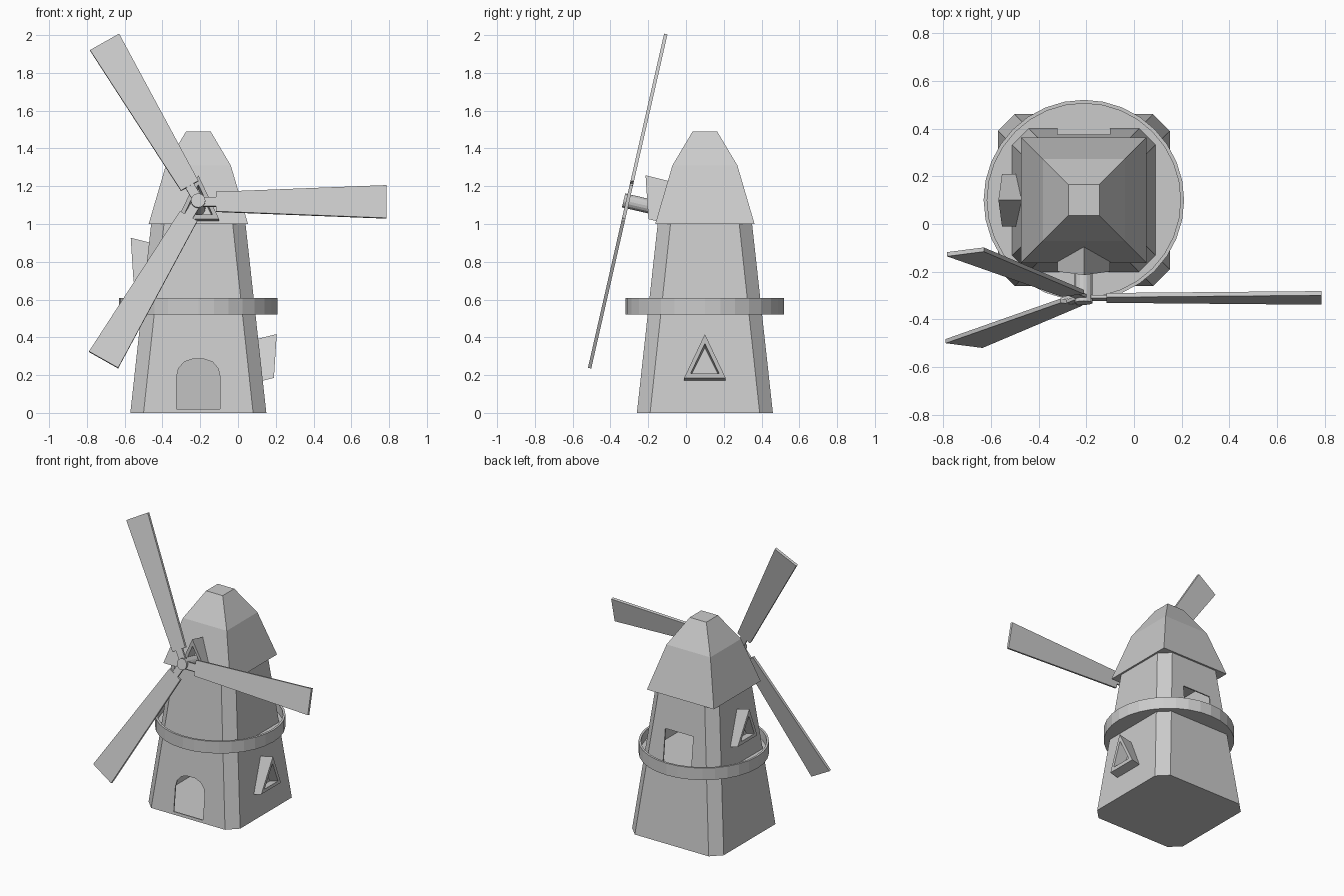
import bpy, bmesh
from math import sin, cos, pi, radians
from mathutils import Vector, Matrix

if "Cube" in bpy.data.objects:
    bpy.data.objects.remove(bpy.data.objects["Cube"])

CX, CY = -0.21, 0.10  # tower axis


def skin(name, rings, mat=Matrix(), closed=False):
    """Skin a stack of equal-length point rings; cap the ends or close the stack."""
    bm = bmesh.new()
    vs = [[bm.verts.new(mat @ Vector(p)) for p in r] for r in rings]
    n = len(vs[0])
    pairs = list(zip(vs, vs[1:])) + ([(vs[-1], vs[0])] if closed else [])
    for a, b in pairs:
        for i in range(n):
            j = (i + 1) % n
            bm.faces.new((a[i], a[j], b[j], b[i]))
    if not closed:
        bm.faces.new(vs[0])
        bm.faces.new(vs[-1])
    bmesh.ops.recalc_face_normals(bm, faces=bm.faces)
    me = bpy.data.meshes.new(name)
    bm.to_mesh(me)
    bm.free()
    ob = bpy.data.objects.new(name, me)
    bpy.context.collection.objects.link(ob)
    return ob


def square(h, z, c=0.0):
    """Square outline of half-width h with corner chamfer c."""
    if c == 0:
        return [(-h, -h, z), (h, -h, z), (h, h, z), (-h, h, z)]
    k = h - c
    return [(-k, -h, z), (k, -h, z), (h, -k, z), (h, k, z),
            (k, h, z), (-k, h, z), (-h, k, z), (-h, -k, z)]


def circle(r, z, n):
    return [(r * cos(2 * pi * i / n), r * sin(2 * pi * i / n), z) for i in range(n)]


axis = Matrix.Translation((CX, CY, 0))

# hollow tapered tower with chamfered corners
tower = skin("tower", [square(0.36, 0, 0.07), square(0.25, 1.0, 0.068)], axis)
shell = tower.modifiers.new("shell", 'SOLIDIFY')
shell.thickness = 0.012
shell.offset = -1

# doorway openings: arched at the front, square at the back above the deck
arch = [(-0.115, 0.02), (0.115, 0.02), (0.115, 0.19), (0.105, 0.235), (0.075, 0.27),
        (0.03, 0.285), (-0.03, 0.285), (-0.075, 0.27), (-0.105, 0.235), (-0.115, 0.19)]
box = [(-0.11, 0.545), (0.11, 0.545), (0.11, 0.77), (-0.11, 0.77)]
for name, prof, y0, y1 in (("front_door_cutter", arch, -0.45, -0.2),
                           ("back_door_cutter", box, 0.2, 0.45)):
    cut = skin(name, [[(x, y, z) for x, z in prof] for y in (y0, y1)], axis)
    cut.hide_render = True
    cut.hide_set(True)
    m = tower.modifiers.new(name, 'BOOLEAN')
    m.operation = 'DIFFERENCE'
    m.solver = 'EXACT'
    m.object = cut
bpy.context.view_layer.objects.active = tower
for m in list(tower.modifiers):
    bpy.ops.object.modifier_apply(modifier=m.name)
for ob in [o for o in bpy.data.objects if o.hide_render]:
    bpy.data.objects.remove(ob)

# roof cap
skin("roof", [square(0.263, 1.0), square(0.172, 1.31), square(0.065, 1.49)], axis)

# round gallery deck with raised rim
skin("gallery", [circle(0.42, 0.522, 32), circle(0.42, 0.607, 32),
                 circle(0.405, 0.607, 32), circle(0.405, 0.542, 32)], axis)


# triangular window frames: right wall, left wall, roof front
def window(name, angle, inset, lift):
    outer = [Vector(p) for p in ((0.40, -0.11, 0.185), (0.40, 0.11, 0.185), (0.415, 0, 0.417))]
    mid = sum(outer, Vector()) / 3
    inner = [mid + (p - mid) * 0.68 for p in outer]
    back = Vector((-0.14, 0, -0.035))
    rings = [[p + back for p in outer], outer, inner, [p + back for p in inner]]
    mat = axis @ Matrix.Rotation(angle, 4, 'Z') @ Matrix.Translation((-inset, 0, lift))
    skin(name, rings, mat, closed=True)


window("right_window", 0, 0, 0)
window("left_window", pi, 0.057, 0.51)
window("roof_window", -pi / 2, 0.101, 0.841)

# sail frame: local xy is the sail plane, local z points forward, tilted up
hub = (Matrix.Translation((-0.211, -0.309, 1.12))
       @ Matrix.Rotation(pi / 2 - radians(12.85), 4, 'X'))
skin("shaft", [circle(0.038, -0.17, 16), circle(0.038, 0.022, 16)], hub)


def slab(name, u0, w0, u1, w1, t, mat):
    skin(name, [[(u0, -w0, z), (u1, -w1, z), (u1, w1, z), (u0, w0, z)] for z in (-t, t)], mat)


for i in range(3):
    m = hub @ Matrix.Rotation(2 * pi * i / 3, 4, 'Z') @ Matrix.Translation((0, -0.003, 0))
    slab(f"sail_{i + 1}", 0.095, 0.053, 0.996, 0.089, 0.009, m)
    slab(f"sail_arm_{i + 1}", 0.02, 0.025, 0.11, 0.025, 0.007, m)
